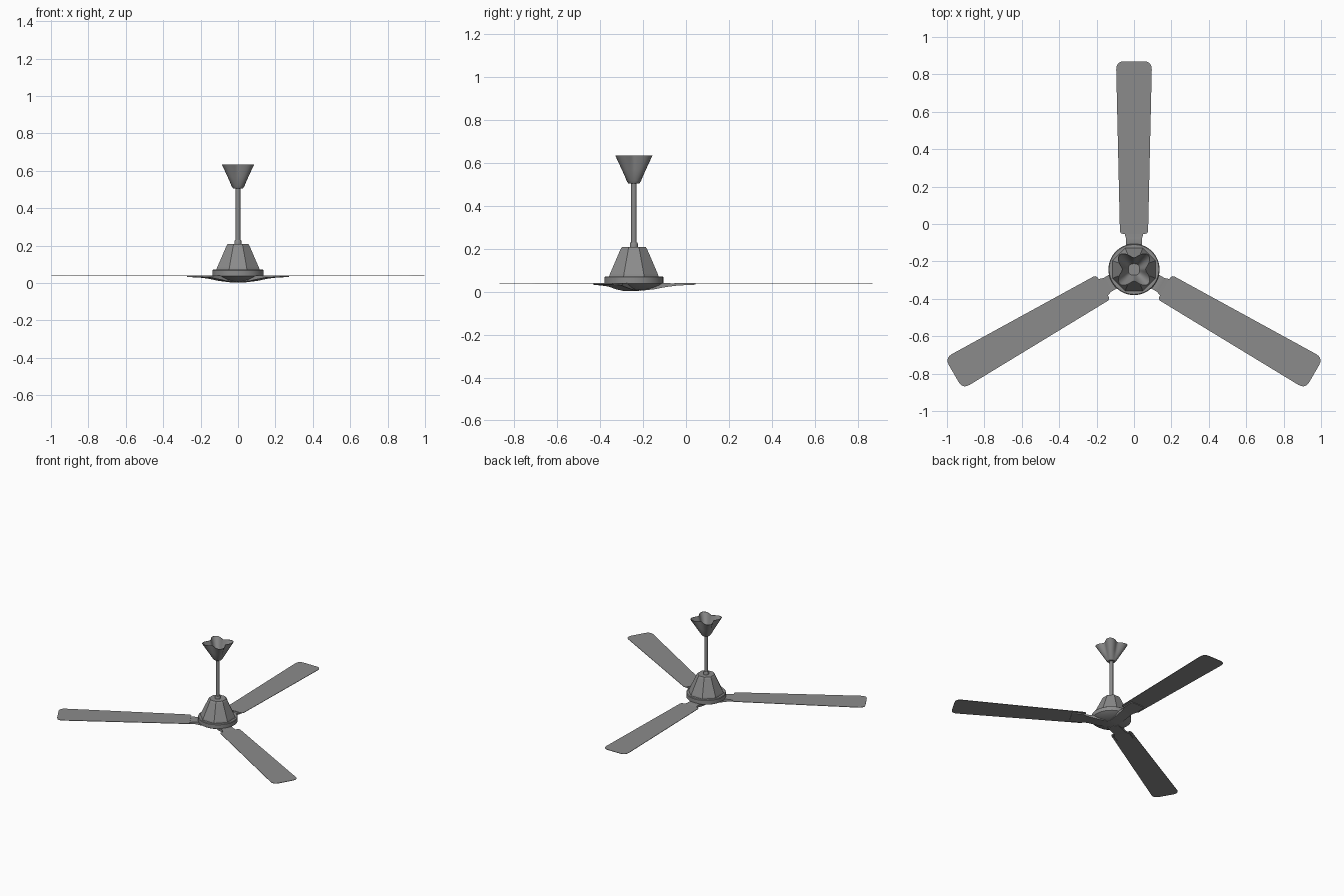
import bpy, bmesh, math
from mathutils import Matrix, Vector

if "Cube" in bpy.data.objects:
    bpy.data.objects.remove(bpy.data.objects["Cube"])

CY = -0.243  # fan axis position in y

grey = bpy.data.materials.new("grey_metal")
grey.diffuse_color = (0.26, 0.26, 0.26, 1)
grey.use_nodes = True
grey.node_tree.nodes["Principled BSDF"].inputs["Base Color"].default_value = grey.diffuse_color


def finish(bm, name, smooth=True, rot=0.0):
    bmesh.ops.recalc_face_normals(bm, faces=bm.faces)
    me = bpy.data.meshes.new(name)
    bm.to_mesh(me)
    bm.free()
    me.materials.append(grey)
    ob = bpy.data.objects.new(name, me)
    bpy.context.collection.objects.link(ob)
    ob.location = (0, CY, 0)
    ob.rotation_euler.z = rot
    if smooth:
        bpy.ops.object.select_all(action='DESELECT')
        ob.select_set(True)
        bpy.context.view_layer.objects.active = ob
        bpy.ops.object.shade_smooth_by_angle(angle=math.radians(35))
    return ob


def loft(name, profile, n, phase=0.0, lobes=0.0, caps=(True, True), smooth=True):
    """Rings of (radius, z, lobe strength) joined by quads."""
    bm = bmesh.new()
    rings = []
    for p in profile:
        r, z = p[:2]
        k = p[2] if len(p) > 2 else 0
        ring = []
        for i in range(n):
            a = math.tau * i / n + phase
            q = r * (1 - k * math.cos(4 * a))
            ring.append(bm.verts.new((q * math.cos(a), q * math.sin(a), z)))
        rings.append(ring)
    for a, b in zip(rings, rings[1:]):
        for i in range(n):
            j = (i + 1) % n
            bm.faces.new((a[i], a[j], b[j], b[i]))
    if caps[0]:
        bm.faces.new(rings[0][::-1])
    if caps[1]:
        bm.faces.new(rings[-1])
    return finish(bm, name, smooth)


# Ceiling canopy: open four-lobed cup with a thin wall
loft("ceiling_canopy",
     [(0.026, 0.505, 0), (0.036, 0.518, 0.04), (0.060, 0.57, 0.18), (0.088, 0.634, 0.27),
      (0.085, 0.634, 0.27), (0.057, 0.57, 0.18), (0.032, 0.52, 0.04)], 48)

# Down rod and its collar
loft("down_rod", [(0.0125, 0.20), (0.0125, 0.52)], 20)
loft("rod_collar", [(0.019, 0.205), (0.019, 0.224), (0.016, 0.23)], 20)

# Faceted motor housing
c = math.cos(math.pi / 8)
loft("motor_housing",
     [(0.116 / c, 0.068), (0.112 / c, 0.082), (0.062 / c, 0.198), (0.055 / c, 0.209)],
     8, phase=math.pi / 8, smooth=False)

# Round motor rim with a shallow domed underside
loft("motor_rim",
     [(0.02, 0.004), (0.06, 0.008), (0.10, 0.019), (0.128, 0.032), (0.137, 0.038),
      (0.137, 0.068), (0.133, 0.072), (0.112, 0.072)], 48)


def rounded(corners, steps=5):
    """Outline from (x, y, fillet) corners."""
    out = []
    n = len(corners)
    for i, (x, y, f) in enumerate(corners):
        p = Vector((x, y))
        if f == 0:
            out.append(p)
            continue
        a = p + (Vector(corners[i - 1][:2]) - p).normalized() * f
        b = p + (Vector(corners[(i + 1) % n][:2]) - p).normalized() * f
        for s in range(steps + 1):
            t = s / steps
            out.append(a * (1 - t) ** 2 + p * 2 * t * (1 - t) + b * t * t)
    return out


def blade(name, rot):
    bm = bmesh.new()
    pts = rounded([(-0.075, 0.19, 0.02), (0.075, 0.19, 0.02),
                   (0.096, 1.113, 0.045), (-0.096, 1.113, 0.045)])
    f = bm.faces.new([bm.verts.new((p.x, p.y, 0.0375)) for p in pts])
    ext = bmesh.ops.extrude_face_region(bm, geom=[f])
    bmesh.ops.translate(bm, vec=(0, 0, 0.003),
                        verts=[v for v in ext["geom"] if isinstance(v, bmesh.types.BMVert)])
    finish(bm, name, False, rot)


def bracket(name, rot):
    # stations: distance from axis, half width, underside height, top height
    stations = [(0.03, 0.040, 0.004, 0.012), (0.10, 0.042, 0.012, 0.028),
                (0.135, 0.042, 0.019, 0.040), (0.165, 0.042, 0.024, 0.040),
                (0.19, 0.050, 0.027, 0.0375), (0.205, 0.058, 0.029, 0.0375),
                (0.275, 0.058, 0.032, 0.0375), (0.287, 0.050, 0.033, 0.0375)]
    bm = bmesh.new()
    rings = [[bm.verts.new(v) for v in ((-w, y, lo), (w, y, lo), (w, y, hi), (-w, y, hi))]
             for y, w, lo, hi in stations]
    for a, b in zip(rings, rings[1:]):
        for i in range(4):
            j = (i + 1) % 4
            bm.faces.new((a[i], a[j], b[j], b[i]))
    bm.faces.new(rings[0])
    bm.faces.new(rings[-1])
    finish(bm, name, True, rot)


# Three blades and the brackets that carry them
for i in range(3):
    angle = i * math.tau / 3
    blade(f"blade_{i + 1}", angle)
    bracket(f"blade_bracket_{i + 1}", angle)
